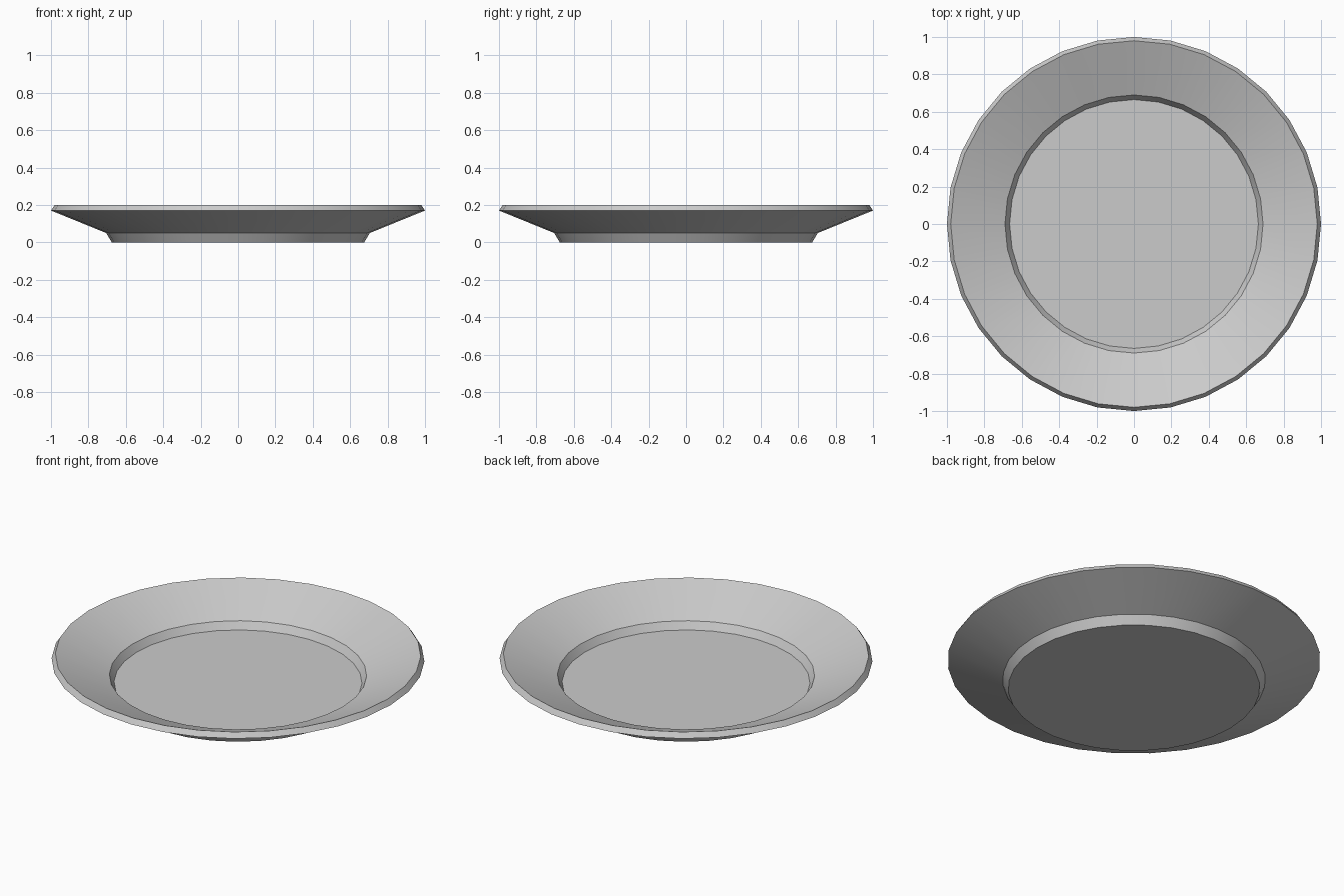
import bpy
import bmesh
from math import cos, sin, pi, radians

if "Cube" in bpy.data.objects:
    bpy.data.objects.remove(bpy.data.objects["Cube"], do_unlink=True)

SIDES = 32

# Glazed grey material
glaze = bpy.data.materials.new("light_grey")
glaze.use_nodes = True
colour = (0.6, 0.6, 0.6, 1)
glaze.diffuse_color = colour
glaze.node_tree.nodes["Principled BSDF"].inputs["Base Color"].default_value = colour

# Cross-section (radius, height) from the underside, over the rim, to the well
profile = [(0.675, 0), (0.705, 0.05), (1, 0.17), (0.98, 0.2),
           (0.69, 0.08), (0.665, 0.037)]

# Revolve the section into rings and cap the foot and the well
bm = bmesh.new()
rings = [[bm.verts.new((r * cos(2 * pi * i / SIDES), r * sin(2 * pi * i / SIDES), z))
          for i in range(SIDES)] for r, z in profile]
for low, high in zip(rings, rings[1:]):
    for i in range(SIDES):
        j = (i + 1) % SIDES
        bm.faces.new((low[i], low[j], high[j], high[i]))
bm.faces.new(rings[0][::-1])
bm.faces.new(rings[-1])

mesh = bpy.data.meshes.new("plate")
bm.to_mesh(mesh)
bm.free()
mesh.materials.append(glaze)
plate = bpy.data.objects.new("plate", mesh)
bpy.context.collection.objects.link(plate)

# Smooth round the plate, crisp at the foot, rim and well
bpy.ops.object.select_all(action="DESELECT")
plate.select_set(True)
bpy.context.view_layer.objects.active = plate
bpy.ops.object.shade_smooth_by_angle(angle=radians(30))
